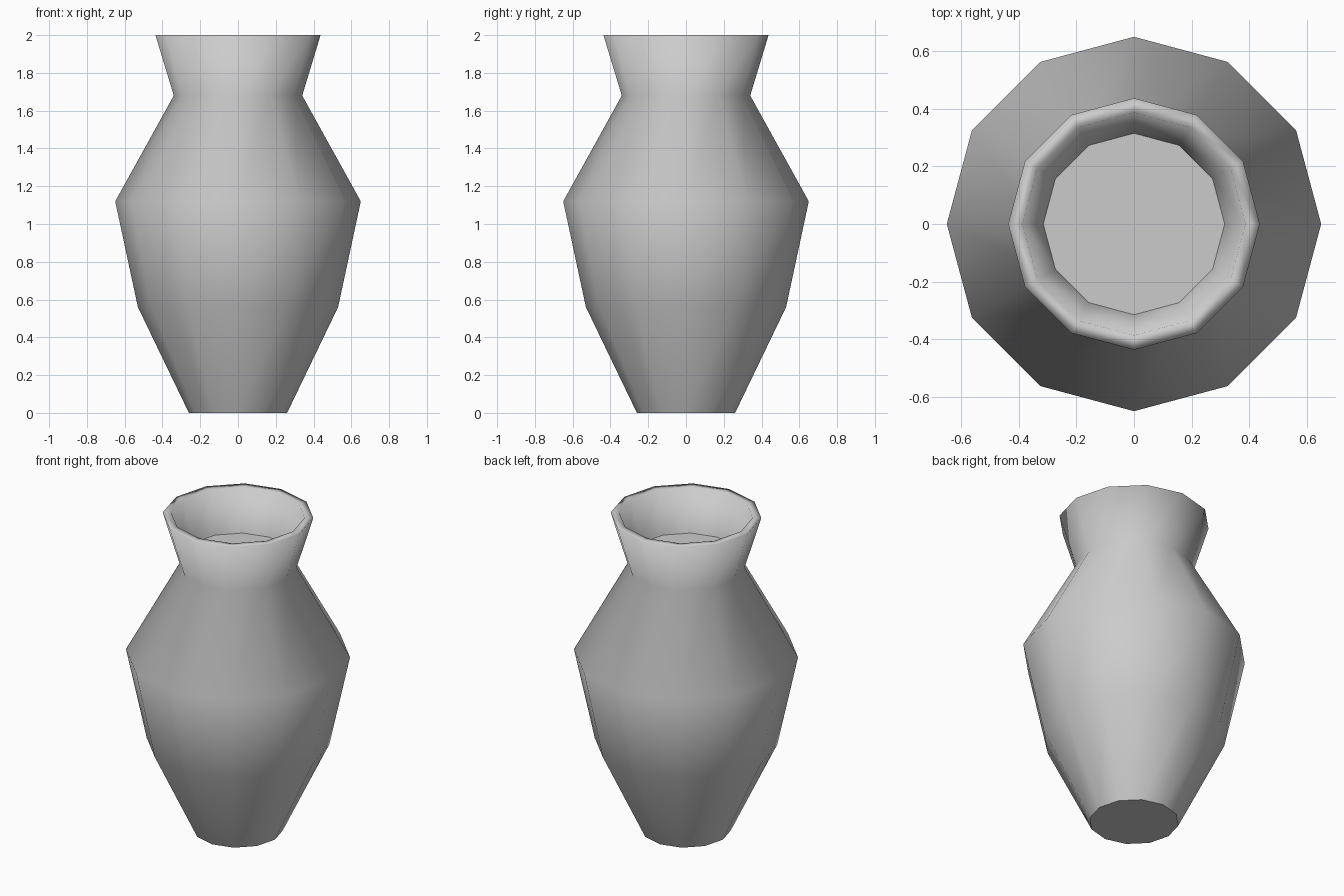
import bpy, bmesh
from math import sin, cos, tau

if "Cube" in bpy.data.objects:
    bpy.data.objects.remove(bpy.data.objects["Cube"], do_unlink=True)

SIDES = 12

# One grey clay colour
clay = bpy.data.materials.new("grey clay")
clay.use_nodes = True
clay.diffuse_color = (0.6, 0.6, 0.6, 1)
clay.node_tree.nodes["Principled BSDF"].inputs["Base Color"].default_value = clay.diffuse_color


def lathe(name, profile):
    """Spin (radius, height) points around z, closing both ends with flat caps."""
    bm = bmesh.new()
    rings = [[bm.verts.new((r * cos(tau * i / SIDES), r * sin(tau * i / SIDES), z))
              for i in range(SIDES)] for r, z in profile]
    for low, high in zip(rings, rings[1:]):
        for i in range(SIDES):
            j = (i + 1) % SIDES
            bm.faces.new((low[i], low[j], high[j], high[i])).smooth = True
    # Flat caps with crisp borders
    for ring in (rings[0][::-1], rings[-1]):
        cap = bm.faces.new(ring)
        for edge in cap.edges:
            edge.smooth = False
    mesh = bpy.data.meshes.new(name)
    bm.to_mesh(mesh)
    bm.free()
    mesh.materials.append(clay)
    obj = bpy.data.objects.new(name, mesh)
    bpy.context.collection.objects.link(obj)
    return obj


# Outer wall from foot to lip, then the lip and inner neck down to the filling
foot, belly, shoulder, neck, lip = (0.26, 0), (0.53, 0.56), (0.65, 1.12), (0.34, 1.68), (0.437, 2)
lip_inside, filling = (0.387, 2), (0.315, 1.74)
lathe("vase", [foot, belly, shoulder, neck, lip, lip_inside, filling])
